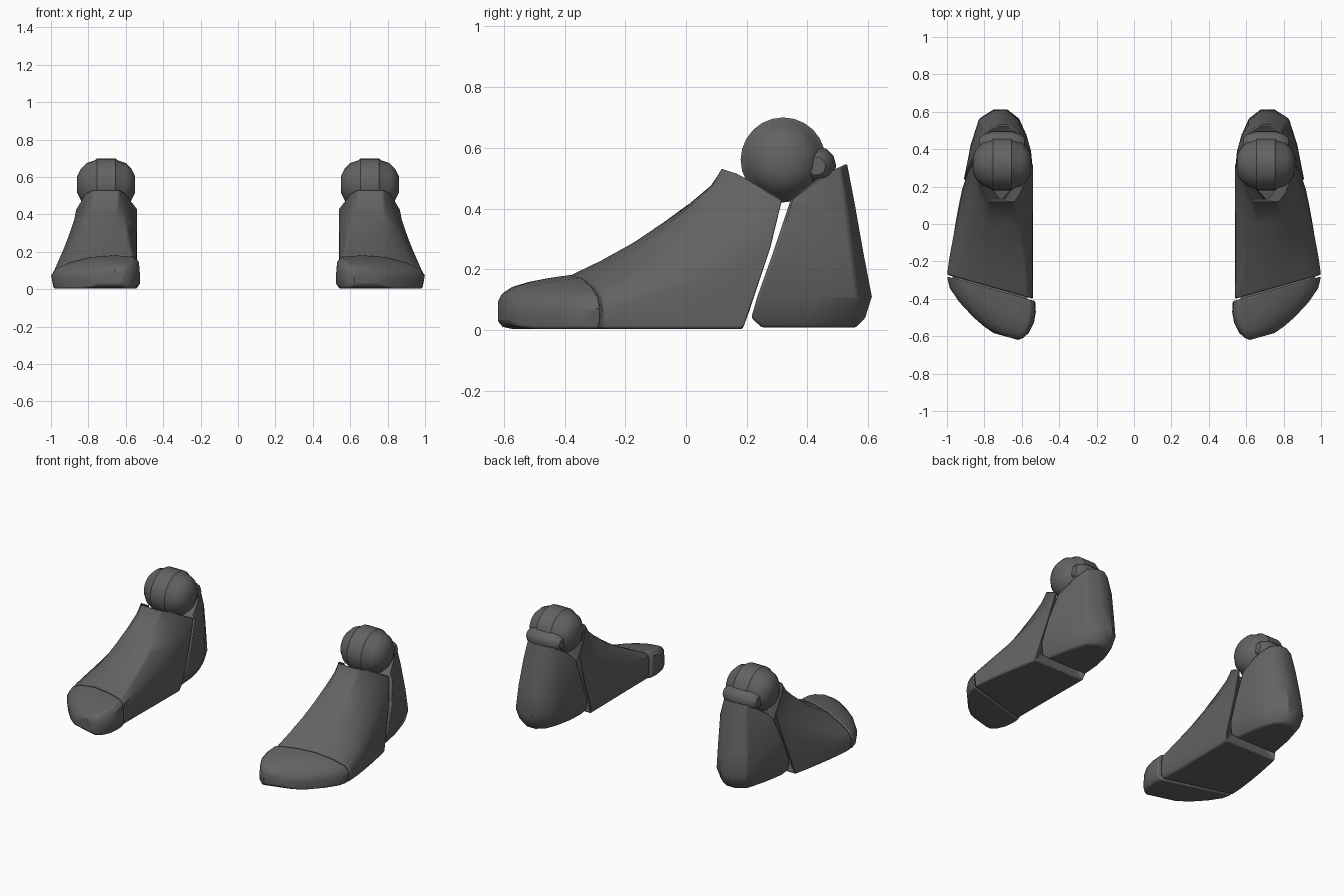
import bpy, bmesh, math

if "Cube" in bpy.data.objects:
    bpy.data.objects.remove(bpy.data.objects["Cube"])

grey = bpy.data.materials.new("dark_grey")
grey.diffuse_color = (0.125, 0.125, 0.125, 1)
grey.use_nodes = True
grey.node_tree.nodes["Principled BSDF"].inputs["Base Color"].default_value = grey.diffuse_color


def loft(name, rings, start=None, end=None, bevel=0.008, angle=35):
    """Skin closed rings; each end is a flat cap, or a fan to a given point."""
    bm = bmesh.new()
    vs = [[bm.verts.new(p) for p in r] for r in rings]
    n = len(vs[0])
    for a, b in zip(vs, vs[1:]):
        for i in range(n):
            j = (i + 1) % n
            bm.faces.new((a[i], a[j], b[j], b[i]))
    for ring, tip in ((vs[0], start), (vs[-1], end)):
        if tip is None:
            bm.faces.new(ring)
        else:
            c = bm.verts.new(tip)
            for i in range(n):
                bm.faces.new((ring[i], ring[(i + 1) % n], c))
    bmesh.ops.recalc_face_normals(bm, faces=bm.faces)
    me = bpy.data.meshes.new(name)
    bm.to_mesh(me)
    bm.free()
    ob = bpy.data.objects.new(name, me)
    bpy.context.collection.objects.link(ob)
    me.materials.append(grey)
    bpy.ops.object.select_all(action='DESELECT')
    ob.select_set(True)
    bpy.context.view_layer.objects.active = ob
    bpy.ops.object.shade_smooth_by_angle(angle=math.radians(angle))
    if bevel:
        b = ob.modifiers.new("soft_edges", 'BEVEL')
        b.width, b.segments = bevel, 2
        b.limit_method, b.angle_limit = 'ANGLE', math.radians(40)
    m = ob.modifiers.new("other_foot", 'MIRROR')
    m.use_mirror_merge = False
    return ob


# Cross-sections of the foot as (across, height) fractions, inner side to outer
LOW = [(.04, 0), (0, .15), (0, .5), (.01, .82), (.06, .97), (.3, 1),
       (.55, .95), (.8, .78), (.95, .6), (1, .38), (.97, 0)]
TALL = [(.03, 0), (0, .1), (0, .5), (.0, .81), (.17, .97), (.25, 1),
        (.60, 1), (.70, .97), (.83, .81), (.89, .5), (.97, 0)]
# How far back each point of the tall section lies
BACK_Y = [.19, .21, .28, .32, .17, .12, .12, .17, .32, .28, .19]

# Midfoot: sloping instep that ends in a collar around the ankle
rings = []
for t, top in [(0, .18), (.2, .235), (.4, .29), (.6, .355), (.77, .415),
               (.92, .475), (.97, .51), (1, .535)]:
    ring = []
    xo = 1.0 - .07 * t ** 1.5
    for (u0, v0), (u1, v1), yb in zip(LOW, TALL, BACK_Y):
        u, v = u0 + (u1 - u0) * t, v0 + (v1 - v0) * t
        x = .54 + (xo - .54) * u
        yf = -.40 + .28 * (.46 * u0)
        ring.append((x, yf + (yb - yf) * t, .004 + (top - .004) * v))
    rings.append(ring)
loft("midfoot", rings, end=(.71, .13, .25))

# Toe cap: slanted sections narrowing to a rounded tip
rings = []
for base, xi, xo, z0, top in [(-.412, .528, 1.0, .003, .182),
                              (-.47, .525, .985, .003, .174),
                              (-.53, .535, .935, .003, .162),
                              (-.59, .562, .86, .004, .145),
                              (-.625, .59, .80, .01, .125),
                              (-.645, .62, .75, .025, .10)]:
    rings.append([(xi + (xo - xi) * u, base + .28 * (xi + (xo - xi) * u - .53),
                   z0 + (top - z0) * v) for u, v in LOW])
loft("toe_cap", rings)

# Toe joint: slim core seen in the gap between toe and midfoot
loft("toe_joint", [[(x, -.40 + d + .28 * (x - .54), z)
                    for x, z in ((.57, .03), (.57, .13), (.75, .13), (.97, .08), (.97, .04))]
                   for d in (-.03, .03)], bevel=0)

# Heel: horizontal outlines stacked from sole to a rising rim
PLAN = [(0, 0), (.03, .35), (.1, .65), (.2, .87), (.37, 1), (.57, 1),
        (.78, .87), (.9, .5), (1, 0)]
rings = []
for z, rise, yf, yb, xi, xo in [(.008, 0, .25, .56, .585, .865),
                                (.04, 0, .215, .59, .56, .89),
                                (.11, 0, .235, .612, .54, .91),
                                (.25, 0, .285, .585, .54, .90),
                                (.40, .02, .335, .555, .548, .87),
                                (.43, .12, .345, .53, .575, .84)]:
    rings.append([(xi + (xo - xi) * u, yf + (yb - yf) * v, z + rise * v ** .7)
                  for u, v in PLAN])
loft("heel", rings, end=(.705, .42, .46))

# Ankle ball: stepped sphere turned about the sideways axis
PROFILE = [(-.155, .045), (-.135, .085), (-.105, .115), (-.06, .130), (-.05, .14)]
PROFILE += [(-x, r) for x, r in reversed(PROFILE)]


def turned(cx, cy, cz, profile, n=24):
    return [[(cx + x, cy + r * math.cos(i * math.tau / n), cz + r * math.sin(i * math.tau / n))
             for i in range(n)] for x, r in profile]


loft("ankle_ball", turned(.705, .32, .56, PROFILE), bevel=0)

# Ankle socket: small rounded pad between the ball and the heel rim
loft("ankle_socket", turned(.705, .43, .54,
     [(-.12, .03), (-.10, .05), (-.05, .065), (.05, .065), (.10, .05), (.12, .03)], 12), bevel=0)
